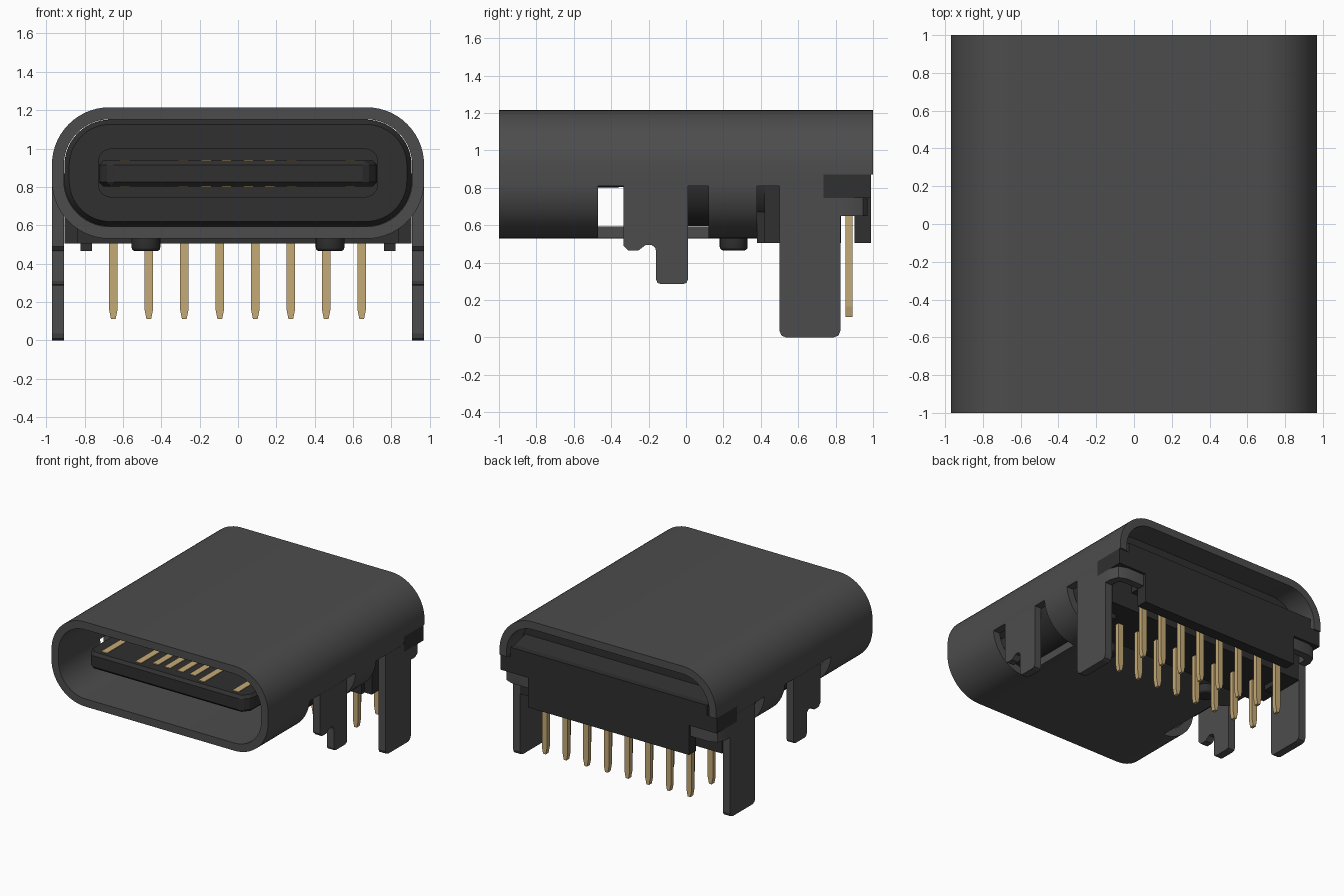
import bpy, bmesh
from math import sin, cos, pi

if "Cube" in bpy.data.objects:
    bpy.data.objects.remove(bpy.data.objects["Cube"])


def material(name, rgb):
    m = bpy.data.materials.new(name)
    m.use_nodes = True
    m.diffuse_color = (*rgb, 1)
    m.node_tree.nodes["Principled BSDF"].inputs["Base Color"].default_value = (*rgb, 1)
    return m


SHELL = material("shell grey", (0.073, 0.073, 0.073))
PLASTIC = material("housing black", (0.029, 0.029, 0.029))
GOLD = material("contact gold", (0.56, 0.40, 0.18))
MID_Z = 0.8725


def finish(name, bm, mat):
    bmesh.ops.recalc_face_normals(bm, faces=bm.faces[:])
    me = bpy.data.meshes.new(name)
    bm.to_mesh(me)
    bm.free()
    me.materials.append(mat)
    ob = bpy.data.objects.new(name, me)
    bpy.context.collection.objects.link(ob)
    return ob


def activate(ob):
    bpy.ops.object.select_all(action="DESELECT")
    ob.select_set(True)
    bpy.context.view_layer.objects.active = ob


def smooth(ob):
    activate(ob)
    bpy.ops.object.shade_smooth_by_angle(angle=pi / 6)
    return ob


def bevel(ob, width, segments=1):
    activate(ob)
    mod = ob.modifiers.new("bevel", "BEVEL")
    mod.width, mod.segments = width, segments
    bpy.ops.object.modifier_apply(modifier=mod.name)
    return ob


def place(axis, p, t):
    return {"x": (t, p[0], p[1]), "y": (p[0], t, p[1]), "z": (p[0], p[1], t)}[axis]


def prism(name, outline, axis, a, b, mat):
    """Extrude a flat outline along an axis from a to b."""
    bm = bmesh.new()
    lo, hi = ([bm.verts.new(place(axis, p, t)) for p in outline] for t in (a, b))
    bm.faces.new(lo)
    bm.faces.new(hi)
    for i in range(len(lo)):
        bm.faces.new((lo[i - 1], lo[i], hi[i], hi[i - 1]))
    return finish(name, bm, mat)


def box(name, x, y, z, mat):
    return prism(name, [(x[0], y[0]), (x[1], y[0]), (x[1], y[1]), (x[0], y[1])],
                 "z", z[0], z[1], mat)


def rounded(hx, hz, r, n=14):
    pts = []
    for k, (sx, sz) in enumerate([(1, 1), (-1, 1), (-1, -1), (1, -1)]):
        for i in range(n + 1):
            t = (k + i / n) * pi / 2
            pts.append((sx * (hx - r) + r * cos(t), MID_Z + sz * (hz - r) + r * sin(t)))
    return pts


def loft(name, rings, mat, capped=True):
    """Skin a list of (y, outline) rings; without caps it closes on itself."""
    bm = bmesh.new()
    loops = [[bm.verts.new((p[0], y, p[1])) for p in pts] for y, pts in rings]
    pairs = list(zip(loops, loops[1:]))
    if capped:
        bm.faces.new(loops[0])
        bm.faces.new(loops[-1])
    else:
        pairs.append((loops[-1], loops[0]))
    for a, b in pairs:
        for i in range(len(a)):
            bm.faces.new((a[i - 1], a[i], b[i], b[i - 1]))
    return finish(name, bm, mat)


def cut(ob, cutter):
    cutter.hide_render = True
    activate(ob)
    mod = ob.modifiers.new("cut", "BOOLEAN")
    mod.operation, mod.solver, mod.object = "DIFFERENCE", "EXACT", cutter
    bpy.ops.object.modifier_apply(modifier=mod.name)
    bpy.data.objects.remove(cutter)


# Metal sleeve, with side windows and an open rear underside
outer, inner = rounded(0.97, 0.3425, 0.3), rounded(0.908, 0.28, 0.24)
shell = loft("shell", [(-1, outer), (1, outer), (1, inner), (-1, inner)], SHELL, False)
for s in (-1, 1):
    cut(shell, box("cutter", sorted((s * 0.68, s * 1.2)), (-0.47, 0.12), (0.3, 0.81), SHELL))
cut(shell, box("cutter", (-1.2, 1.2), (0.38, 1.2), (0.3, 0.81), SHELL))
cut(shell, box("cutter", (-1.2, 1.2), (0.735, 1.2), (0.3, 0.87), SHELL))
smooth(shell)

# Flat mounting legs and rear hooks on both sides
front_leg = [(-0.335, 0.81), (-0.335, 0.49), (-0.31, 0.465), (-0.255, 0.465), (-0.235, 0.48),
             (-0.215, 0.495), (-0.185, 0.495), (-0.165, 0.48), (-0.16, 0.46), (-0.16, 0.31),
             (-0.153, 0.292), (-0.135, 0.285), (-0.015, 0.285), (0.003, 0.292),
             (0.01, 0.31), (0.01, 0.81)]
rear_leg = [(0.5, 0.81), (0.5, 0.035), (0.51, 0.01), (0.535, 0), (0.79, 0), (0.815, 0.01),
            (0.825, 0.035), (0.825, 0.745), (0.735, 0.745), (0.735, 0.81)]
hook = [(0.97, 0.825), (0.97, 0.88), (0.945, 0.945), (0.88, 0.97), (0.72, 0.97),
        (0.72, 0.91), (0.87, 0.91), (0.9, 0.895), (0.908, 0.87), (0.908, 0.825)]
for s, side in ((1, "left"), (-1, "right")):
    prism("front_leg_" + side, front_leg, "x", s * 0.908, s * 0.97, SHELL)
    prism("rear_leg_" + side, rear_leg, "x", s * 0.908, s * 0.97, SHELL)
    smooth(prism("rear_hook_" + side, [(s * x, y) for x, y in hook], "z", 0.65, 0.745, SHELL))

    # Locating bumps and small feet below the housing
    bump = [(s * 0.48 + 0.075 * cos(i * pi / 12), 0.255 + 0.075 * sin(i * pi / 12))
            for i in range(24)]
    smooth(bevel(prism("locating_bump_" + side, bump, "z", 0.465, 0.6, PLASTIC), 0.02, 3))
    box("small_foot_" + side, sorted((s * 0.76, s * 0.82)), (0.6, 0.7), (0.465, 0.52), PLASTIC)

# Insulating housing filling the sleeve
core = rounded(0.905, 0.278, 0.238)
smooth(loft("housing_core", [(-0.26, core), (-0.3, rounded(0.88, 0.253, 0.213)),
                             ][::-1] + [(0.8, core)], PLASTIC))
prism("tongue_collar", rounded(0.73, 0.128, 0.07, 6), "y", -0.332, -0.25, PLASTIC)
box("housing_base", (-0.905, 0.905), (0.42, 0.83), (0.505, 0.81), PLASTIC)
box("housing_base_lip", (-0.84, 0.84), (0.38, 0.42), (0.505, 0.8), PLASTIC)
box("pin_channel_roof", (-0.72, 0.72), (0.83, 0.9), (0.65, 0.87), PLASTIC)
box("rear_wall", (-0.72, 0.72), (0.9, 0.99), (0.505, 0.87), PLASTIC)
box("rear_flange", (-0.97, 0.97), (0.735, 0.99), (0.745, 0.87), PLASTIC)
prism("rear_ledge", [(0.78, 0.99), (0.78, 0.865), (0.99, 0.865), (0.99, 0.95), (0.94, 0.95)],
      "x", -0.88, 0.88, PLASTIC)

# Contact tongue with chamfered tip
tongue = [(-0.725, -0.25), (-0.725, -0.85), (-0.67, -0.92),
          (0.67, -0.92), (0.725, -0.85), (0.725, -0.25)]
bevel(prism("tongue", tongue, "z", 0.803, 0.937, PLASTIC), 0.022)

# Gold strips on both faces of the tongue
for i, x in enumerate((-0.59, -0.285, -0.165, -0.06, 0.055, 0.165, 0.28, 0.585)):
    tip = -0.87 if i in (0, 1, 6, 7) else -0.82
    for label, z in (("upper", 0.938), ("lower", 0.802)):
        box(f"{label}_contact_{i + 1}", (x - 0.027, x + 0.027), (tip, -0.36),
            (z - 0.004, z + 0.004), GOLD)

# Two rows of solder pins with tapered tips
for row, y in (("front", 0.6), ("rear", 0.872)):
    for i in range(8):
        x = -0.65 + i * 0.185
        half = [(0.023, 0.7), (0.023, 0.165), (0.012, 0.11)]
        outline = [(x + a, z) for a, z in half] + [(x - a, z) for a, z in half[::-1]]
        prism(f"{row}_pin_{i + 1}", outline, "y", y - 0.018, y + 0.018, GOLD)
